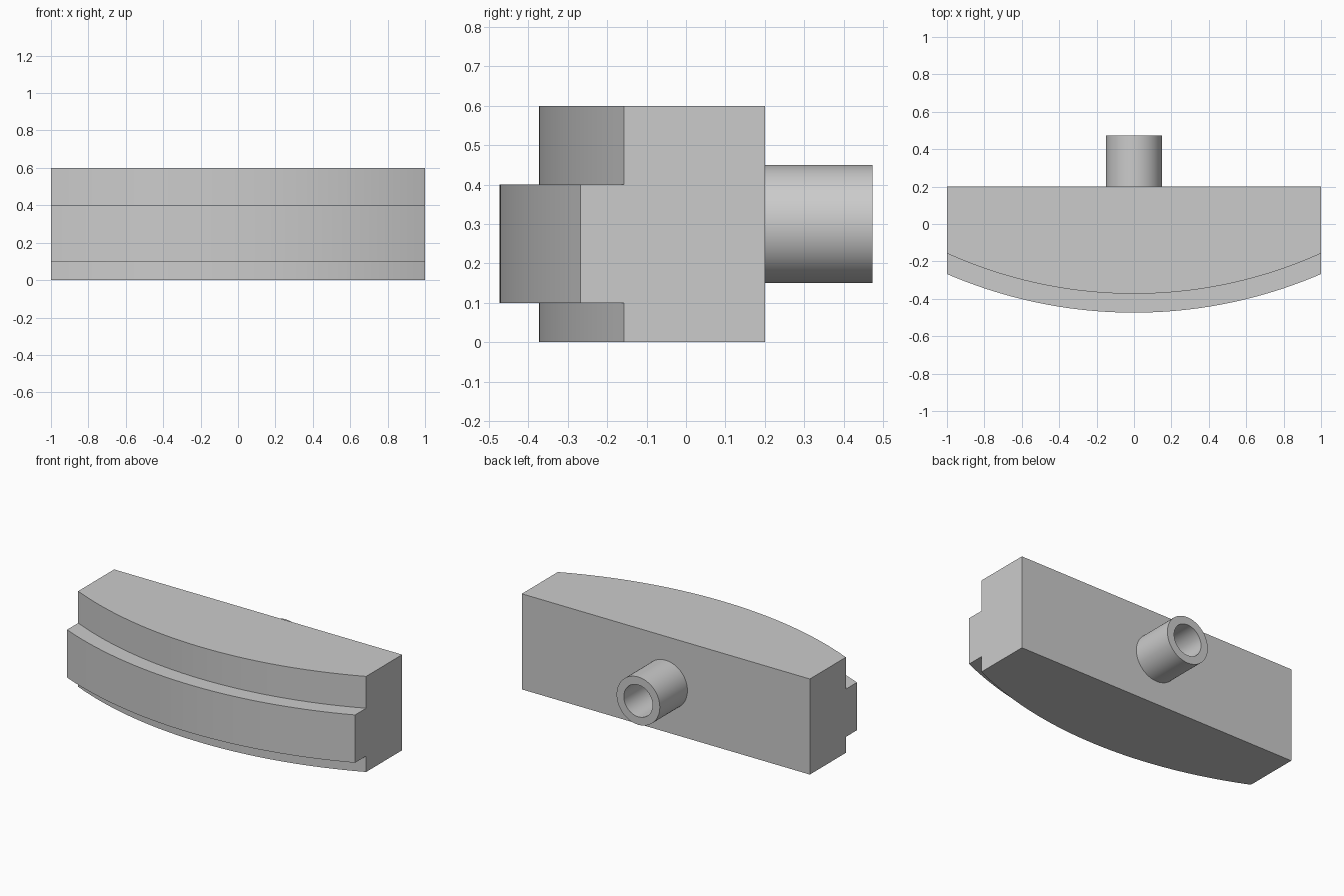
import bpy, bmesh, math

if "Cube" in bpy.data.objects:
    bpy.data.objects.remove(bpy.data.objects["Cube"])

grey = bpy.data.materials.new("light grey")
grey.diffuse_color = (0.6, 0.6, 0.6, 1)
grey.use_nodes = True
grey.node_tree.nodes["Principled BSDF"].inputs["Base Color"].default_value = grey.diffuse_color

ARC_Y = 2.05           # shared centre of both front arcs
BACK_Y = 0.2
R_BODY, R_BAND = 2.423, 2.524


def arc(radius, steps=48):
    """Front arc points from x = -1 to x = 1."""
    a = math.asin(1 / radius)
    angles = [-a + 2 * a * i / steps for i in range(steps + 1)]
    return [(radius * math.sin(t), ARC_Y - radius * math.cos(t)) for t in angles]


def finish(bm, name):
    bmesh.ops.recalc_face_normals(bm, faces=bm.faces)
    mesh = bpy.data.meshes.new(name)
    bm.to_mesh(mesh)
    bm.free()
    mesh.materials.append(grey)
    ob = bpy.data.objects.new(name, mesh)
    bpy.context.collection.objects.link(ob)
    bpy.ops.object.select_all(action='DESELECT')
    ob.select_set(True)
    bpy.context.view_layer.objects.active = ob
    bpy.ops.object.shade_smooth_by_angle(angle=math.radians(30))
    return ob


# Curved block: three stacked layers, the middle one standing proud
bm = bmesh.new()
back = [(1, BACK_Y), (-1, BACK_Y)]
levels = [(0, R_BODY), (0.1, R_BODY), (0.1, R_BAND),
          (0.4, R_BAND), (0.4, R_BODY), (0.6, R_BODY)]
rings = [[bm.verts.new((x, y, z)) for x, y in arc(r) + back] for z, r in levels]
for lo, hi in zip(rings, rings[1:]):
    n = len(lo)
    for i in range(n):
        j = (i + 1) % n
        if (lo[i].co - hi[i].co).length > 1e-6:   # skip the shared back edge on ledges
            bm.faces.new((lo[i], lo[j], hi[j], hi[i]))
bm.faces.new(rings[0])
bm.faces.new(rings[-1])
bmesh.ops.remove_doubles(bm, verts=bm.verts, dist=1e-5)
finish(bm, "curved_block")

# Hollow stub: ring profile spun around the y axis
bm = bmesh.new()
profile = [(0.1, BACK_Y), (0.1, 0.474), (0.15, 0.474), (0.15, BACK_Y)]
verts = [bm.verts.new((r, y, 0.3)) for r, y in profile]
edges = [bm.edges.new(pair) for pair in zip(verts, verts[1:])]
bmesh.ops.spin(bm, geom=verts + edges, cent=(0, 0, 0.3), axis=(0, 1, 0),
               angle=2 * math.pi, steps=64, use_merge=True)
bmesh.ops.remove_doubles(bm, verts=bm.verts, dist=1e-5)
finish(bm, "hollow_stub")
